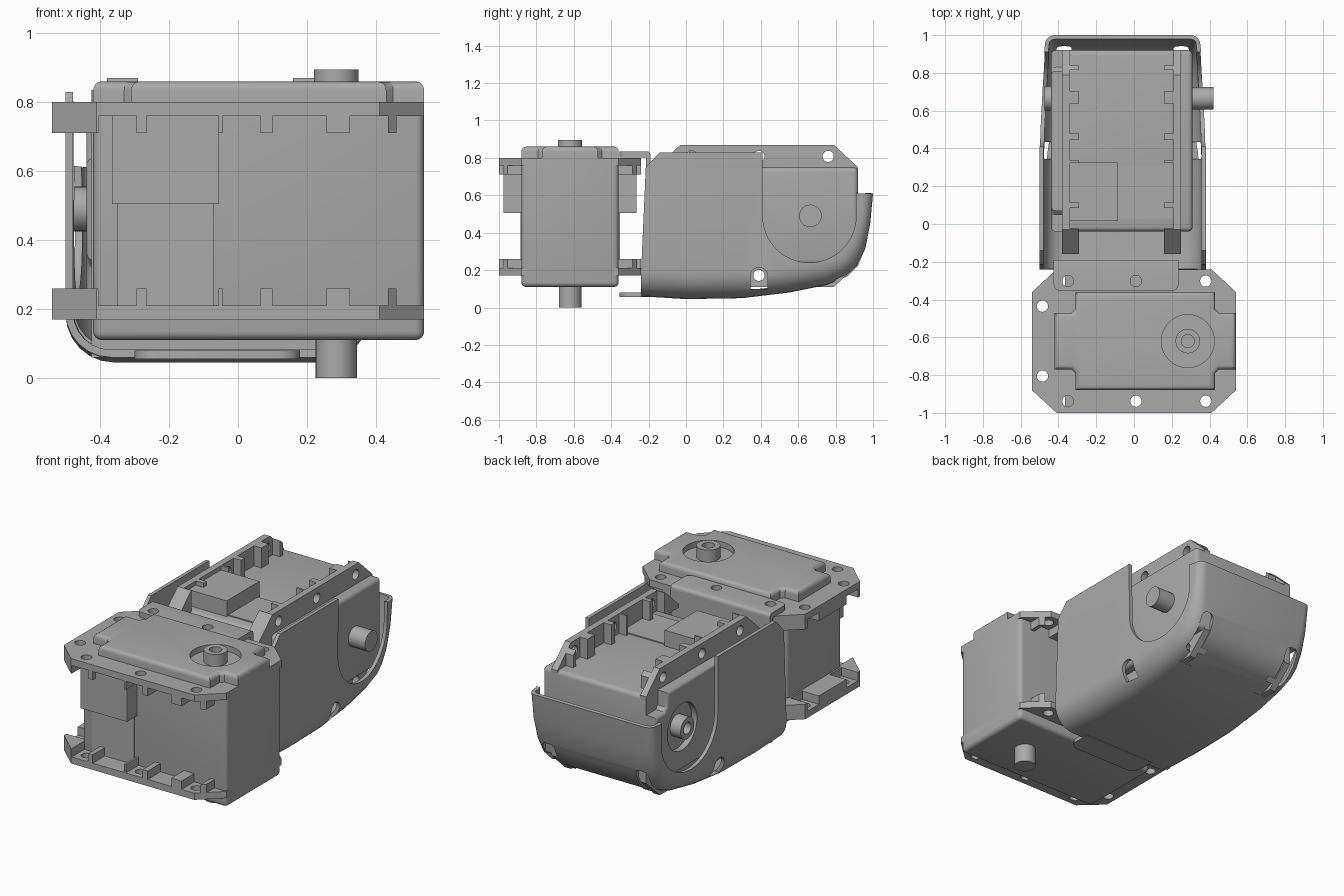
import bpy, bmesh, math
from mathutils import Matrix, Vector

cube = bpy.data.objects.get("Cube")
if cube:
    bpy.data.objects.remove(cube)

grey = bpy.data.materials.new("plain_grey")
grey.use_nodes = True
grey.diffuse_color = (0.4, 0.4, 0.4, 1)
grey.node_tree.nodes["Principled BSDF"].inputs["Base Color"].default_value = grey.diffuse_color


def add(name, bm):
    mesh = bpy.data.meshes.new(name)
    bm.to_mesh(mesh)
    bm.free()
    mesh.materials.append(grey)
    ob = bpy.data.objects.new(name, mesh)
    bpy.context.collection.objects.link(ob)
    return ob


def prism(name, pts, z0, z1):
    bm = bmesh.new()
    face = bm.faces.new([bm.verts.new((x, y, z0)) for x, y in pts])
    ext = bmesh.ops.extrude_face_region(bm, geom=[face])["geom"]
    for v in ext:
        if isinstance(v, bmesh.types.BMVert):
            v.co.z = z1
    bmesh.ops.recalc_face_normals(bm, faces=bm.faces[:])
    return add(name, bm)


def box(name, x0, x1, y0, y1, z0, z1):
    return prism(name, [(x0, y0), (x1, y0), (x1, y1), (x0, y1)], z0, z1)


def cyl(name, x, y, r, z0, z1, n=32):
    ring = [2 * math.pi * i / n for i in range(n)]
    return prism(name, [(x + r * math.cos(a), y + r * math.sin(a)) for a in ring], z0, z1)


def bake(ob):
    dg = bpy.context.evaluated_depsgraph_get()
    ob.data = bpy.data.meshes.new_from_object(ob.evaluated_get(dg))
    ob.modifiers.clear()


def cut(ob, cutter):
    mod = ob.modifiers.new("cut", "BOOLEAN")
    mod.operation, mod.solver, mod.object = "DIFFERENCE", "EXACT", cutter
    bake(ob)
    bpy.data.objects.remove(cutter)


def round_edges(ob, width, rule, segments=4):
    bm = bmesh.new()
    bm.from_mesh(ob.data)
    edges = [e for e in bm.edges if rule(e.verts[0].co, e.verts[1].co)]
    bmesh.ops.bevel(bm, geom=edges, offset=width, segments=segments, profile=0.5, affect="EDGES")
    bm.to_mesh(ob.data)
    bm.free()


def smooth(ob):
    bpy.ops.object.select_all(action="DESELECT")
    ob.select_set(True)
    bpy.context.view_layer.objects.active = ob
    bpy.ops.object.shade_smooth_by_angle(angle=math.radians(32))


MID = -0.62      # middle of the actuator in y
SHAFT_X = 0.285  # output axis


# Mounting flange with chamfered corners, ribs, nut pockets and screw holes
def flange(name, z0, z1, c0, c1):
    half = [(0.54, 0.26), (0.41, 0.38), (-0.41, 0.38), (-0.54, 0.26)]
    outline = [(x, MID + y) for x, y in half] + [(x, MID - y) for x, y in reversed(half)]
    ob = prism(name, outline, z0, z1)
    holes = (-0.35, 0.01, 0.38)
    gaps = [(-0.265, -0.057), (0.10, 0.257), (0.46, 0.6)]
    for a, b in gaps + [(h - 0.055, h + 0.055) for h in holes]:
        cut(ob, box("cutter", a, b, MID - 0.5, MID + 0.5, c0, c1))
    for s in (-1, 1):
        y = MID + s * 0.185
        cut(ob, box("cutter", -0.6, -0.43, y - 0.055, y + 0.055, c0, c1))
        cut(ob, cyl("cutter", -0.485, y, 0.03, 0, 1, 20))
        for h in holes:
            cut(ob, cyl("cutter", h, MID + s * 0.318, 0.03, 0, 1, 20))
    return ob


# Actuator parts, standing upright
def actuator():
    case = box("case", -0.42, 0.54, MID - 0.26, MID + 0.26, 0.11, 0.80)
    round_edges(case, 0.025, lambda a, b: abs(a.z - b.z) > 0.1 or a.z + b.z < 0.3)

    right = [(0.54, 0.15), (0.45, 0.15), (0.43, 0.17), (0.43, 0.26)]
    left = [(-0.31, 0.26), (-0.31, 0.17), (-0.33, 0.15), (-0.42, 0.15)]
    upper = right + left
    cap = prism("cap", [(x, MID + y) for x, y in upper]
                + [(x, MID - y) for x, y in reversed(upper)], 0.79, 0.86)
    round_edges(cap, 0.025, lambda a, b: a.z > 0.85 and b.z > 0.85)
    cut(cap, cyl("cutter", SHAFT_X, MID, 0.14, 0.825, 0.9, 48))

    boss = cyl("output_boss", SHAFT_X, MID, 0.065, 0.8, 0.895)
    cut(boss, cyl("cutter", SHAFT_X, MID, 0.035, 0.84, 1, 16))
    shaft = cyl("rear_shaft", SHAFT_X, MID, 0.06, 0, 0.14)
    parts = [case, cap, boss, shaft,
             flange("upper_flange", 0.71, 0.80, 0.6, 0.76),
             flange("lower_flange", 0.17, 0.26, 0.21, 0.4)]
    for side, s in (("front", -1), ("back", 1)):
        near, far = sorted((MID + s * 0.2, MID + s * 0.355))
        parts.append(box(side + "_connector", -0.365, -0.055, near, far, 0.505, 0.765))
        near, far = sorted((MID + s * 0.2, MID + s * 0.266))
        parts.append(box(side + "_cover_strip", -0.35, -0.07, near, far, 0.2, 0.505))
    for ob in parts:
        smooth(ob)
    return parts


# Second actuator lies on its side inside the shell
lay = Matrix(((0, 0, -1, 0.42), (1, 0, 0, 0.38), (0, -1, 0, -0.13), (0, 0, 0, 1)))
for part in actuator():
    twin = part.copy()
    twin.name = "rear_" + part.name
    part.name = "front_" + part.name
    bpy.context.collection.objects.link(twin)
    twin.matrix_world = lay

# Shell: a lofted tub along a bottom and back path (y, z, corner radius)
CX = -0.06
path = [(-0.24, 0.06, 0.13), (0, 0.045, 0.14), (0.3, 0.05, 0.14), (0.55, 0.08, 0.13),
        (0.75, 0.12, 0.12), (0.86, 0.165, 0.11), (0.92, 0.225, 0.10), (0.96, 0.32, 0.08),
        (0.985, 0.45, 0.06), (1.0, 0.61, 0.05)]
rim = [(0.92, 0.61), (0.41, 0.83), (-0.14, 0.83), (-0.215, 0.75)]


def half_width(y):
    return 0.44 - 0.05 * max(0, y - 0.42)


bm = bmesh.new()
rows = []
steps = [math.pi / 2 * k / 6 for k in range(7)]
for i, (y, z, r) in enumerate(path):
    a, b = path[max(i - 1, 0)], path[min(i + 1, len(path) - 1)]
    t = Vector((b[0] - a[0], b[1] - a[1])).normalized()
    ny, nz = (-t.y, t.x) if 0 < i < len(path) - 1 else ((0, 1) if i == 0 else (-1, 0))
    row = []
    for s, angles in ((-1, steps[::-1]), (1, steps)):
        for ang in angles:
            d = r * (1 - math.cos(ang))
            x = CX + s * (half_width(y) - r * (1 - math.sin(ang)))
            row.append(bm.verts.new((x, y + ny * d, z + nz * d)))
    rows.append(row)
for p, q in zip(rows, rows[1:]):
    for j in range(len(p) - 1):
        bm.faces.new((p[j], q[j], q[j + 1], p[j + 1]))
for s, j in ((-1, 0), (1, -1)):
    top = [bm.verts.new((CX + s * half_width(y), y, z)) for y, z in rim]
    bm.faces.new([row[j] for row in rows] + top)
bmesh.ops.recalc_face_normals(bm, faces=bm.faces[:])
bm.faces.ensure_lookup_table()
if bm.faces[6].normal.z > 0:
    bmesh.ops.reverse_faces(bm, faces=bm.faces[:])
bmesh.ops.triangulate(bm, faces=[f for f in bm.faces if len(f.verts) > 4])
shell = add("shell", bm)
wall = shell.modifiers.new("wall", "SOLIDIFY")
wall.thickness, wall.offset = 0.022, -1
bake(shell)

# Side windows with a round lower end, side screw recesses and rear slots
sideways = Matrix(((0, 0, 1, 0), (1, 0, 0, 0), (0, 1, 0, 0), (0, 0, 0, 1)))
arc = [math.pi * (1 + i / 32) for i in range(33)]
window = [(0.66 + 0.25 * math.cos(a), 0.49 + 0.25 * math.sin(a)) for a in arc]
notch = [(0.345, 0.1), (0.435, 0.1)] + [
    (0.39 - 0.045 * math.cos(a), 0.17 - 0.045 * math.sin(a)) for a in arc[::4]]
for pts in (window + [(0.91, 1), (0.41, 1)], notch):
    for x0, x1 in ((-0.7, CX - 0.36), (CX + 0.36, 0.6)):
        c = prism("cutter", pts, x0, x1)
        c.matrix_world = sideways
        cut(shell, c)
for s in (-1, 1):
    slot = box("cutter", -0.04, 0.04, -0.12, 0.12, -0.1, 0.1)
    round_edges(slot, 0.03, lambda a, b: abs(a.z - b.z) > 0.1)
    slot.matrix_world = (Matrix.Translation((CX + s * 0.31, 0.9, 0.2))
                         @ Matrix.Rotation(math.radians(40), 4, "X"))
    cut(shell, slot)
smooth(shell)

# Bracket joining the shell to the front actuator
tab = box("bracket_tab", -0.425, 0.235, -0.355, -0.19, 0.803, 0.835)
round_edges(tab, 0.035, lambda a, b: abs(a.z - b.z) > 0.01 and a.y < -0.3)
round_edges(tab, 0.02, lambda a, b: min(a.z, b.z) > 0.83 and min(a.y, b.y) > -0.2)
for hole_x in (-0.35, 0.01):
    cut(tab, cyl("cutter", hole_x, MID + 0.318, 0.03, 0.7, 0.9, 20))
web = box("bracket_web", -0.425, 0.235, -0.215, -0.19, 0.06, 0.81)
lip = box("lower_lip", -0.30, 0.18, -0.355, -0.2, 0.055, 0.08)
round_edges(lip, 0.06, lambda a, b: abs(a.z - b.z) > 0.01 and a.y < -0.3)
for ob in (tab, web, lip):
    smooth(ob)
